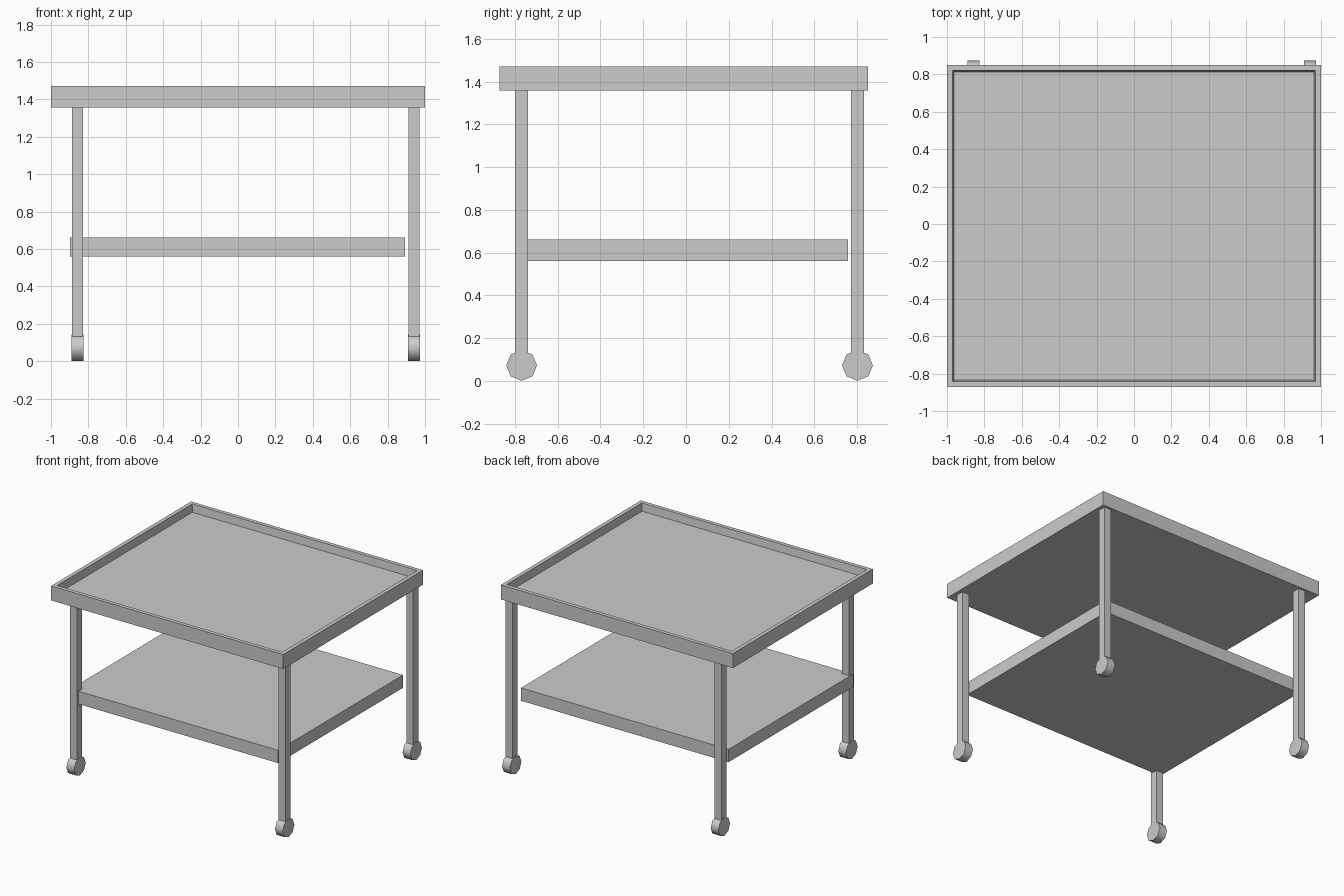
import bpy, bmesh, math
from mathutils import Matrix, Vector

if "Cube" in bpy.data.objects:
    bpy.data.objects.remove(bpy.data.objects["Cube"])


def finish(bm, name):
    bmesh.ops.recalc_face_normals(bm, faces=bm.faces)
    mesh = bpy.data.meshes.new(name)
    bm.to_mesh(mesh)
    bm.free()
    obj = bpy.data.objects.new(name, mesh)
    bpy.context.collection.objects.link(obj)
    return obj


def box_bm(lo, hi):
    lo, hi = Vector(lo), Vector(hi)
    bm = bmesh.new()
    bmesh.ops.create_cube(bm, size=1, matrix=Matrix.Translation((lo + hi) / 2)
                          @ Matrix.Diagonal((*(hi - lo), 1)))
    return bm


# Tray top: rim inset, then sunk with slightly tapered inner walls
bm = box_bm((-1, -0.872, 1.357), (1, 0.851, 1.47))
bm.normal_update()
top = max(bm.faces, key=lambda f: f.calc_center_median().z)
bmesh.ops.inset_region(bm, faces=[top], thickness=0.043)
bmesh.ops.inset_region(bm, faces=[top], thickness=0.01)
for v in top.verts:
    v.co.z -= 0.06
finish(bm, "tray_top")

# Lower shelf
finish(box_bm((-0.897, -0.78, 0.56), (0.893, 0.757, 0.66)), "lower_shelf")

# Legs with eight-sided caster wheels
for side, x in (("left", -0.858), ("right", 0.941)):
    for end, y in (("front", -0.769), ("back", 0.802)):
        finish(box_bm((x - 0.03, y - 0.031, 0.07), (x + 0.03, y + 0.031, 1.357)),
               f"{end}_{side}_leg")
        bm = bmesh.new()
        bmesh.ops.create_cone(
            bm, cap_ends=True, segments=8, radius1=0.072, radius2=0.072, depth=0.066,
            matrix=Matrix.Translation((x, y, 0.072)) @ Matrix.Rotation(math.pi / 2, 4, 'Y'))
        for f in bm.faces:
            f.smooth = len(f.verts) == 4
        for e in bm.edges:
            e.smooth = all(f.smooth for f in e.link_faces)
        finish(bm, f"{end}_{side}_wheel")
